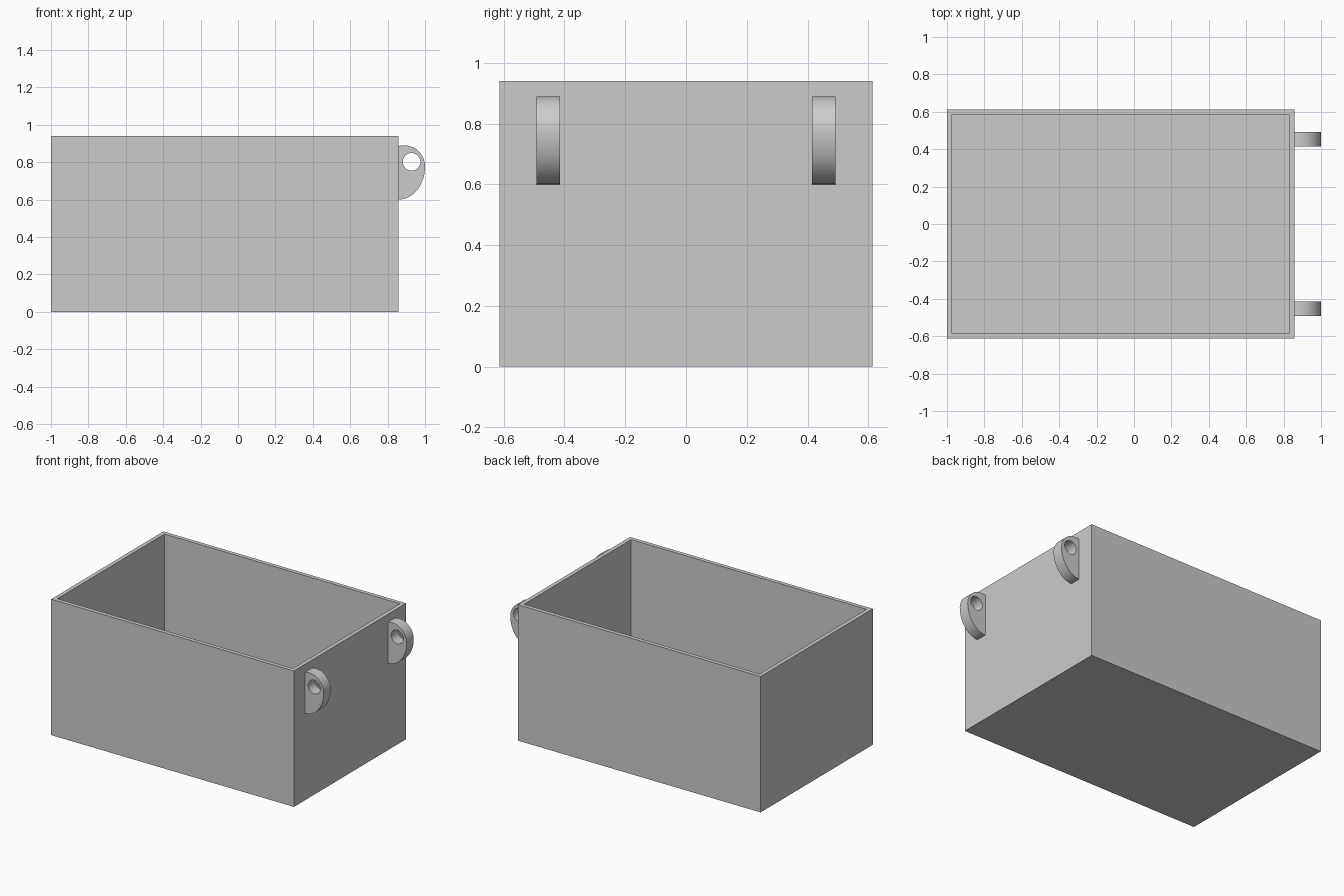
import bpy, bmesh, math
from mathutils import Matrix

cube = bpy.data.objects.get("Cube")
if cube:
    bpy.data.objects.remove(cube, do_unlink=True)

X0, X1, Y, H, WALL = -1.0, 0.857, 0.613, 0.94, 0.028

grey = bpy.data.materials.new("light_grey")
grey.use_nodes = True
grey.diffuse_color = (0.6, 0.6, 0.6, 1)
grey.node_tree.nodes["Principled BSDF"].inputs["Base Color"].default_value = (0.6, 0.6, 0.6, 1)


def add_object(name, bm):
    bmesh.ops.recalc_face_normals(bm, faces=bm.faces)
    mesh = bpy.data.meshes.new(name)
    bm.to_mesh(mesh)
    bm.free()
    mesh.materials.append(grey)
    obj = bpy.data.objects.new(name, mesh)
    bpy.context.collection.objects.link(obj)
    return obj


def arc(cx, cz, rx, rz, start, end, steps):
    angles = [math.radians(start + (end - start) * i / steps) for i in range(steps + 1)]
    return [(cx + rx * math.cos(a), cz + rz * math.sin(a)) for a in angles]


# Open box: inset the top face for the rim, then push it down to the floor
bm = bmesh.new()
bmesh.ops.create_cube(bm, size=1, matrix=Matrix.Translation(((X0 + X1) / 2, 0, H / 2))
                      @ Matrix.Diagonal((X1 - X0, 2 * Y, H, 1)))
top = max(bm.faces, key=lambda f: f.calc_center_median().z)
bmesh.ops.inset_region(bm, faces=[top], thickness=WALL, use_even_offset=True)
well = bmesh.ops.extrude_discrete_faces(bm, faces=[top])["faces"][0]
bmesh.ops.translate(bm, verts=well.verts, vec=(0, 0, WALL - H))
add_object("box", bm)

# Hinge lug outline: flat against the wall, round on top, longer curve below
outline = arc(X1, 0.777, 0.143, 0.177, -90, 0, 16)
outline += arc(0.889, 0.777, 0.111, 0.113, 0, 107, 16)[1:]
outline += [(X1 - 0.01, 0.882), (X1 - 0.01, 0.6)]
pin_hole = arc(0.928, 0.802, 0.047, 0.047, 0, 360, 32)[:-1]


def add_lug(name, y):
    curve = bpy.data.curves.new(name + "_profile", "CURVE")
    curve.dimensions = "2D"
    curve.fill_mode = "BOTH"
    curve.extrude = 0.0385
    for loop in (outline, pin_hole):
        spline = curve.splines.new("POLY")
        spline.points.add(len(loop) - 1)
        spline.use_cyclic_u = True
        for point, (x, z) in zip(spline.points, loop):
            point.co = (x, z, 0, 1)
    profile = bpy.data.objects.new(name + "_profile", curve)
    mesh = profile.to_mesh()
    bm = bmesh.new()
    bm.from_mesh(mesh)
    profile.to_mesh_clear()
    bpy.data.objects.remove(profile)
    bpy.data.curves.remove(curve)
    # Stand the profile upright and weld caps to sides
    bmesh.ops.transform(bm, verts=bm.verts, matrix=Matrix.Translation((0, y, 0))
                        @ Matrix.Rotation(math.pi / 2, 4, "X"))
    bmesh.ops.remove_doubles(bm, verts=bm.verts, dist=0.0001)
    obj = add_object(name, bm)
    bpy.ops.object.select_all(action="DESELECT")
    obj.select_set(True)
    bpy.context.view_layer.objects.active = obj
    bpy.ops.object.shade_smooth_by_angle(angle=math.radians(30))


add_lug("front_hinge_lug", -0.4535)
add_lug("back_hinge_lug", 0.4535)
